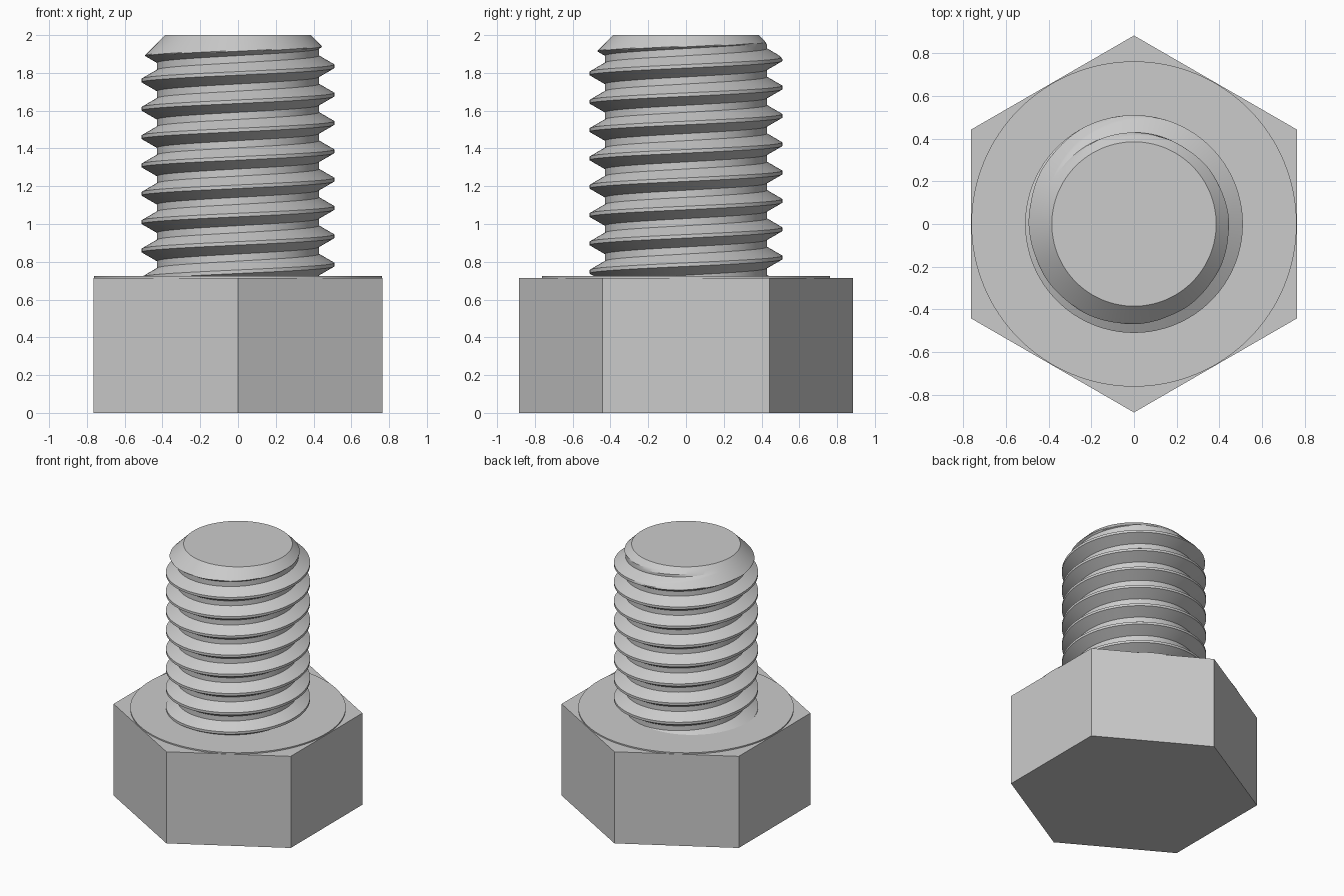
import bpy
import bmesh
import math

cube = bpy.data.objects.get("Cube")
if cube:
    bpy.data.objects.remove(cube, do_unlink=True)

# Main dimensions
HEAD_TOP, FLANGE_TOP, TOP = 0.715, 0.725, 2.0
CREST, PITCH = 0.51, 0.15
ROOT = CREST - 0.541 * PITCH
TIP = 0.385
CREST_Z = 1.835          # height of a crest on the +x side
COLUMNS = 128

steel = bpy.data.materials.new("grey steel")
steel.use_nodes = True
colour = (0.6, 0.6, 0.6, 1.0)
steel.diffuse_color = colour
steel.node_tree.nodes["Principled BSDF"].inputs["Base Color"].default_value = colour


def finish(obj, name):
    obj.name = obj.data.name = name
    obj.data.materials.append(steel)
    bpy.ops.object.select_all(action="DESELECT")
    obj.select_set(True)
    bpy.context.view_layer.objects.active = obj
    bpy.ops.object.shade_smooth_by_angle(angle=math.radians(25))


def prism(name, sides, radius, bottom, top):
    bpy.ops.mesh.primitive_cylinder_add(
        vertices=sides, radius=radius, depth=top - bottom,
        location=(0, 0, (top + bottom) / 2))
    finish(bpy.context.object, name)


# Hexagonal head with a vertex at front and back, and its thin washer face
prism("hex_head", 6, 0.883, 0, HEAD_TOP)
prism("washer_face", 128, 0.762, HEAD_TOP - 0.05, FLANGE_TOP)

# One pitch of thread profile: (height fraction, radius), split into fine rows
corners = [(-1 / 16, CREST), (1 / 16, CREST), (3 / 8, ROOT),
           (5 / 8, ROOT), (15 / 16, CREST)]
splits = [2, 10, 2, 10]
profile = []
for (z0, r0), (z1, r1), count in zip(corners, corners[1:], splits):
    for i in range(count):
        f = i / count
        profile.append((z0 + (z1 - z0) * f, r0 + (r1 - r0) * f))


def thread_radius(phase):
    """Radius of the thread at a distance from the crest, in pitches."""
    d = abs((phase + 0.5) % 1 - 0.5)
    f = min(max((d - 1 / 16) / (5 / 16), 0), 1)
    return CREST + (ROOT - CREST) * f


# Helical shank: each column climbs with the angle, clipped at both ends
BASE = HEAD_TOP - 0.015
first = math.floor((BASE - CREST_Z) / PITCH) - 2
last = math.ceil((TOP - CREST_Z) / PITCH) + 2
bm = bmesh.new()
previous = None
for c in range(COLUMNS + 1):
    turn = c / COLUMNS
    angle = turn * math.tau
    column = []
    for lap in range(first, last):
        for height, _ in profile:
            z = CREST_Z + (lap + height + turn) * PITCH
            z = min(max(z, BASE), TOP)
            r = thread_radius((z - CREST_Z) / PITCH - turn)
            r = min(r, TIP + TOP - z)      # chamfered end
            column.append(bm.verts.new((r * math.cos(angle), r * math.sin(angle), z)))
    if previous:
        for i in range(len(column) - 1):
            bm.faces.new((previous[i], column[i], column[i + 1], previous[i + 1]))
    previous = column

# Close the seam, drop clipped rows, and cap the ends
bmesh.ops.remove_doubles(bm, verts=bm.verts, dist=0.0003)
bmesh.ops.dissolve_degenerate(bm, dist=0.0001, edges=bm.edges)
bmesh.ops.holes_fill(bm, edges=[e for e in bm.edges if e.is_boundary], sides=0)
bmesh.ops.recalc_face_normals(bm, faces=bm.faces)
mesh = bpy.data.meshes.new("threaded_shank")
bm.to_mesh(mesh)
bm.free()
shank = bpy.data.objects.new("threaded_shank", mesh)
bpy.context.collection.objects.link(shank)
finish(shank, "threaded_shank")
